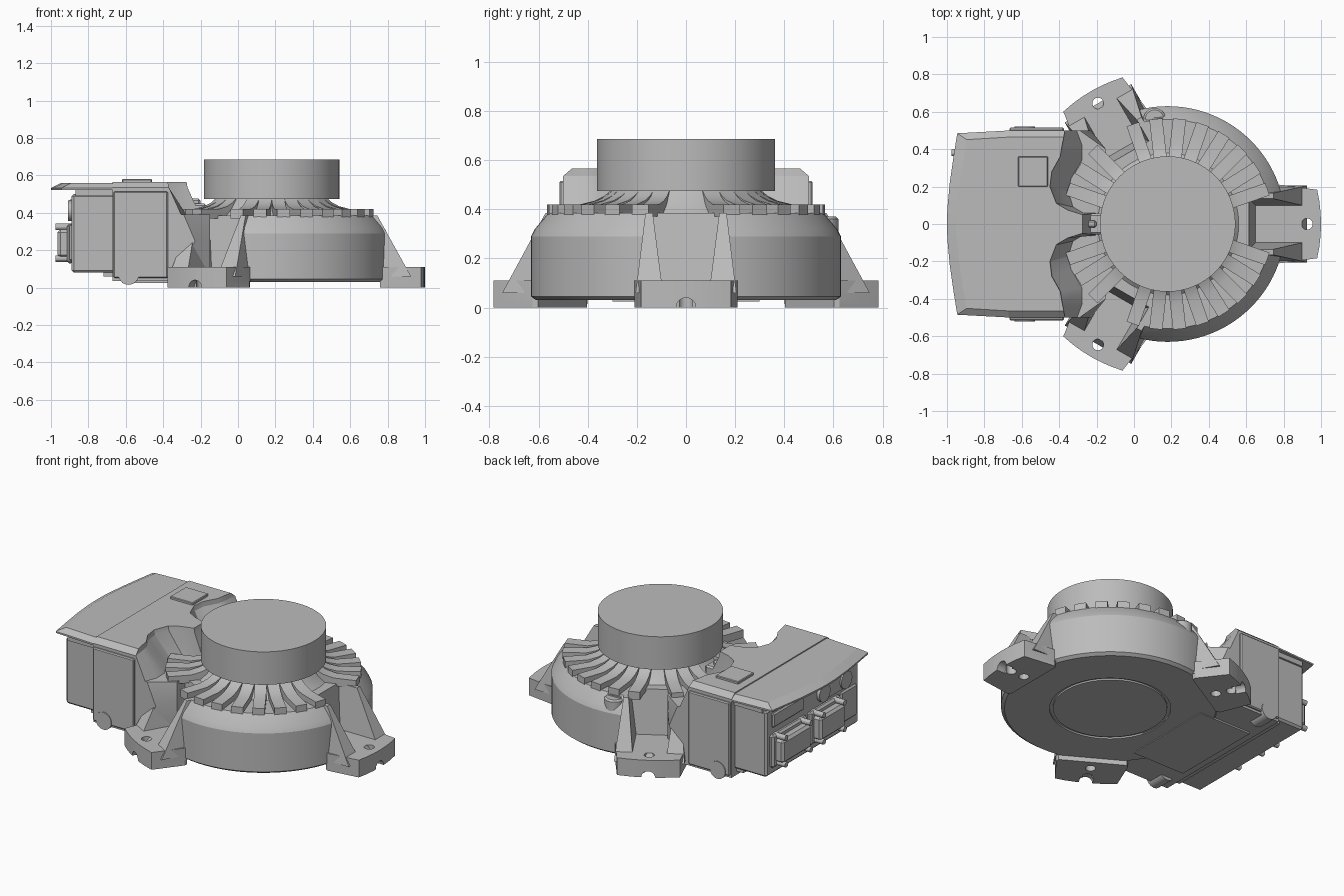
import bpy, bmesh, math
from mathutils import Matrix, Vector

cube = bpy.data.objects.get("Cube")
if cube:
    bpy.data.objects.remove(cube, do_unlink=True)

grey = bpy.data.materials.new("cast_grey")
grey.use_nodes = True
grey.diffuse_color = (0.5, 0.5, 0.5, 1)
grey.node_tree.nodes["Principled BSDF"].inputs["Base Color"].default_value = (0.5, 0.5, 0.5, 1)

HUB = Matrix.Translation((0.18, 0, 0))
IDENT = Matrix.Identity(4)
parts = []


def finish(name, bm, matrix=IDENT):
    bmesh.ops.transform(bm, matrix=matrix, verts=bm.verts)
    bmesh.ops.recalc_face_normals(bm, faces=bm.faces)
    mesh = bpy.data.meshes.new(name)
    bm.to_mesh(mesh)
    bm.free()
    mesh.materials.append(grey)
    obj = bpy.data.objects.new(name, mesh)
    bpy.context.collection.objects.link(obj)
    parts.append(obj)
    return obj


def loft(name, rings, matrix=IDENT):
    """Skin a list of equal-length rings and cap both ends."""
    bm = bmesh.new()
    vs = [[bm.verts.new(p) for p in ring] for ring in rings]
    n = len(vs[0])
    for a, b in zip(vs, vs[1:]):
        for i in range(n):
            j = (i + 1) % n
            bm.faces.new((a[i], a[j], b[j], b[i]))
    bm.faces.new(vs[0][::-1])
    bm.faces.new(vs[-1])
    return finish(name, bm, matrix)


def lathe(name, profile, matrix=IDENT, steps=96):
    bm = bmesh.new()
    verts = [bm.verts.new((r, 0, z)) for r, z in profile]
    edges = [bm.edges.new(e) for e in zip(verts, verts[1:])]
    bmesh.ops.spin(bm, geom=verts + edges, cent=(0, 0, 0), axis=(0, 0, 1),
                   angle=math.tau, steps=steps)
    bmesh.ops.remove_doubles(bm, verts=bm.verts, dist=1e-5)
    return finish(name, bm, matrix)


def box(name, x, y, z, bevel=0.0, matrix=IDENT):
    bm = bmesh.new()
    bmesh.ops.create_cube(bm, size=1)
    for v in bm.verts:
        v.co = [(a + b) / 2 + c * (b - a) for (a, b), c in zip((x, y, z), v.co)]
    if bevel:
        bmesh.ops.bevel(bm, geom=bm.edges[:], offset=bevel, segments=1, affect='EDGES')
    return finish(name, bm, matrix)


def rod(name, start, end, radius, matrix=IDENT, steps=24):
    start, end = Vector(start), Vector(end)
    bm = bmesh.new()
    bmesh.ops.create_cone(bm, cap_ends=True, segments=steps, radius1=radius,
                          radius2=radius, depth=(end - start).length)
    turn = (end - start).to_track_quat('Z', 'Y').to_matrix().to_4x4()
    return finish(name, bm, matrix @ Matrix.Translation((start + end) / 2) @ turn)


def cut(target, cutters):
    for c in cutters:
        mod = target.modifiers.new("cut", 'BOOLEAN')
        mod.operation, mod.solver, mod.object = 'DIFFERENCE', 'EXACT', c
        bpy.context.view_layer.objects.active = target
        bpy.ops.object.modifier_apply(modifier=mod.name)


def discard(cutters):
    for c in cutters:
        parts.remove(c)
        bpy.data.objects.remove(c, do_unlink=True)


def mirrored(half, z):
    """Close a half outline (x, y > 0) across the y = 0 plane."""
    return [(x, y, z) for x, y in half] + [(x, -y, z) for x, y in half[::-1]]


# Round housing, with a grooved floor, and the output drum
housing = lathe("round_housing", [
    (0, .03), (.33, .03), (.33, .04), (.35, .04), (.35, .03), (.61, .03), (.63, .045),
    (.63, .29), (.615, .32), (.56, .385), (.38, .385), (.34, .42), (.30, .48), (0, .48)], HUB)
lathe("output_drum", [(0, .475), (.362, .475), (.362, .685), (0, .685)], HUB)

# Three mounting feet with ribbed channels
for i in range(3):
    m = HUB @ Matrix.Rotation(i * math.tau / 3, 4, 'Z')
    tip = [(.82 * math.cos(a), .82 * math.sin(a)) for a in (.225, .15, .075)]
    plan = [(.45, .2), (.6, .21)] + tip + [(.82, 0)]
    pad = [(max(x, .58), y) for x, y in plan]
    foot = loft("mounting_foot", [mirrored(pad, 0), mirrored(pad, .035),
                                  mirrored(plan, .035), mirrored(plan, .11)], m)
    ribs = loft("foot_ribs", [mirrored([(.4, .205), (.745, .205)], .06),
                              mirrored([(.4, .165), (.565, .165)], .385)], m)
    channel = loft("channel_cutter", [mirrored([(.47, .10), (1, .10)], .11),
                                      mirrored([(.42, .15), (1, .15)], .5)], m)
    bolts = [rod("bolt_cutter", (r, 0, -.1), (r, 0, .3), .03, m) for r in (.65, .745)]
    tunnels = [rod("tunnel_cutter", (.76, 0, 0), (.9, 0, 0), .04, m)]
    cut(housing, [channel])
    cut(ribs, [channel])
    cut(foot, bolts + tunnels)
    discard([channel] + bolts + tunnels)

# Radial cooling fins, left out over the feet and the neck
fin_profile = [(.28, .37), (.565, .37), (.565, .42), (.43, .42), (.37, .435),
               (.33, .455), (.30, .48), (.28, .48)]
FINS = 28
for i in range(FINS):
    angle = (i + .5) * 360 / FINS
    from_foot = abs((angle + 60) % 120 - 60)
    if from_foot < 10 and abs(angle - 180) > 30 or abs(angle - 180) < 15:
        continue
    m = HUB @ Matrix.Rotation(math.radians(angle), 4, 'Z')
    loft("cooling_fin", [[(r, y, z) for r, z in fin_profile] for y in (-.035, .035)], m)

# Filler cap on the housing shoulder
lathe("filler_cap", [(0, .28), (.06, .28), (.06, .36), (.05, .37), (0, .37)],
      Matrix.Translation((.11, .56, 0)), 32)
box("cap_slot_bar", (.065, .155), (.552, .568), (.36, .378))

# Control box: lower body, then scooped upper body
loft("box_body", [mirrored([(-.67, .5), (x, .5), (-.15, .4)], z)
                  for x, z in ((-.32, .035), (-.3, .11), (-.23, .25), (-.29, .39))])
scoop_low = [(-.67, .5), (-.30, .5), (-.27, .42), (-.27, .34), (-.33, .24),
             (-.345, .17), (-.32, .09), (-.27, .06), (-.2, .06)]
scoop_high = [(-.67, .5), (-.37, .5), (-.38, .42), (-.39, .36), (-.435, .28),
              (-.445, .2), (-.41, .11), (-.35, .075), (-.27, .05)]
inset = [(x - .005 if x > -.6 else x, min(y, .465)) for x, y in scoop_high]
loft("scooped_upper_body", [mirrored(scoop_low, .38), mirrored(scoop_high, .535),
                            mirrored(inset, .565)])
box("neck_block", (-.27, -.17), (-.055, .055), (.37, .45), .01)
box("neck_ridge", (-.36, -.2), (-.02, .02), (.4, .475), .01)

# Overhanging lid with a bowed rear edge
edge = [(-.665, .5), (-.945, .485), (-.965, .36), (-.985, .22), (-.998, .08), (-1, 0)]
lid_top = [(min(-.665, x + .05) if x < -.7 else x, y * .93) for x, y in edge]
loft("rear_lid", [mirrored(edge, .522), mirrored(edge, .532), mirrored(lid_top, .558)])
box("lid_badge_plate", (-.62, -.46), (.2, .36), (.55, .58), .004)

# Rear connector housing
box("connector_housing", (-.89, -.65), (-.465, .465), (.08, .5), .012)
box("housing_rim", (-.87, -.65), (-.475, .475), (.49, .525))
box("lower_tray", (-.72, -.65), (-.45, .45), (.06, .1))

# Side panels and underside pivot stubs
for s in (1, -1):
    box("side_panel", (-.665, -.375), sorted((s * .49, s * .515)), (.05, .515), .006)
    rod("pivot_stub", (-.585, s * .4, .07), (-.585, s * .52, .07), .055)
box("bottom_cover", (-.62, -.25), (-.3, .3), (.025, .06))

# Plugs on the rear face
for y0, y1 in ((.08, .43), (-.26, .05)):
    box("plug_flange", (-.915, -.88), (y0, y1), (.13, .34), .012)
    box("plug_shell", (-.965, -.9), (y0 + .03, y1 - .03), (.16, .31), .015)
    for y in (y0 + .05, y1 - .05):
        for z in (.155, .325):
            rod("plug_latch", (-.975, y, z), (-.89, y, z), .017, steps=12)
box("rear_window_frame", (-.905, -.88), (.1, .41), (.38, .47), .008)
for y in (-.1, -.32):
    rod("round_port", (-.91, y, .41), (-.88, y, .41), .055)
box("port_plate", (-.9, -.88), (-.32, -.1), (.36, .46))
box("rear_panel", (-.9, -.88), (-.44, -.28), (.14, .34), .009)

# Smooth round surfaces, keep hard edges
bpy.ops.object.select_all(action='DESELECT')
for obj in parts:
    obj.select_set(True)
bpy.context.view_layer.objects.active = parts[0]
bpy.ops.object.shade_smooth_by_angle(angle=math.radians(25))
